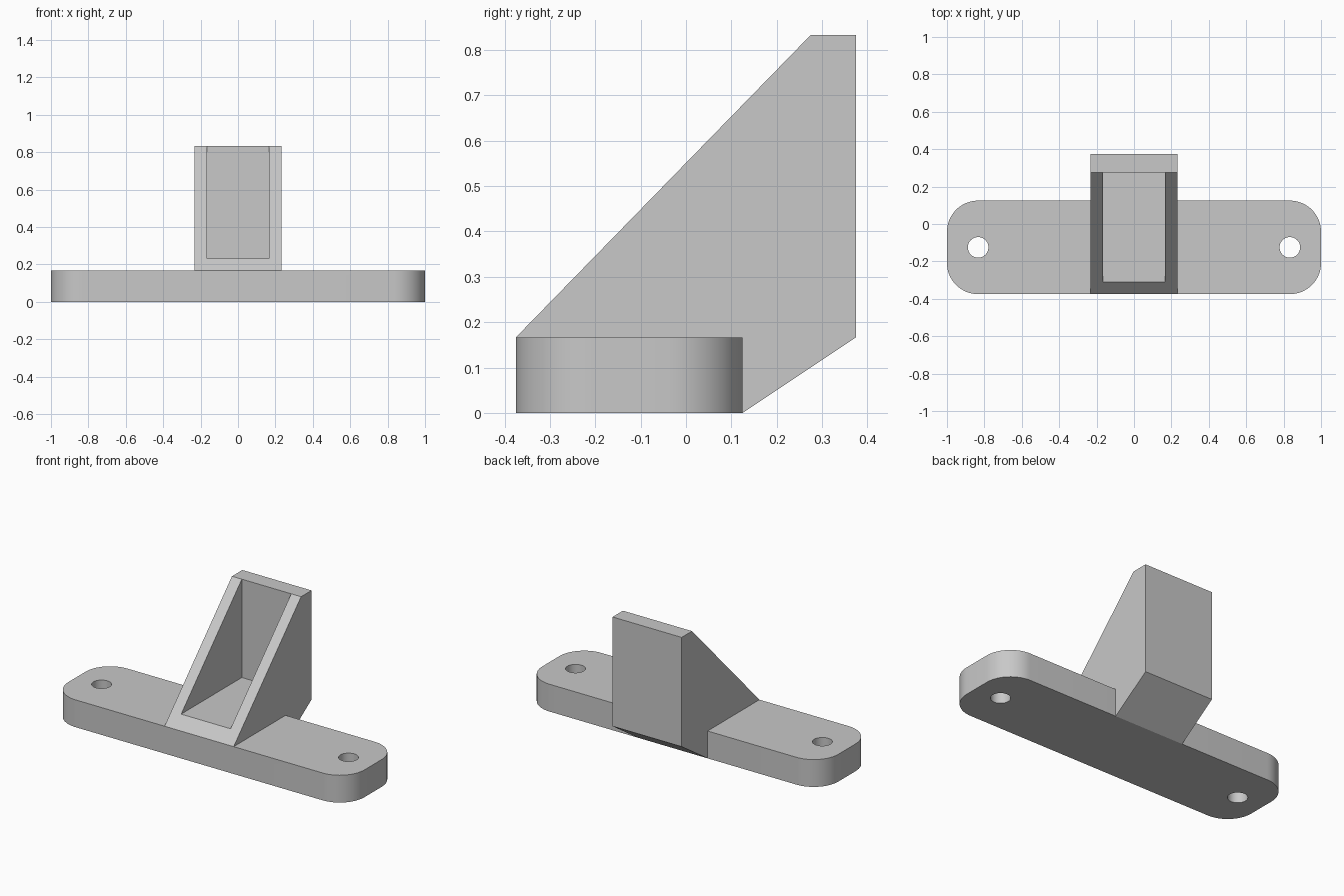
import bpy, bmesh, math

if "Cube" in bpy.data.objects:
    bpy.data.objects.remove(bpy.data.objects["Cube"])

grey = bpy.data.materials.new("plain_grey")
grey.diffuse_color = (0.58, 0.58, 0.58, 1)
grey.use_nodes = True
grey.node_tree.nodes["Principled BSDF"].inputs["Base Color"].default_value = grey.diffuse_color


def prism(name, points, offset):
    """Extrude a closed 3D outline along an offset vector."""
    bm = bmesh.new()
    face = bm.faces.new([bm.verts.new(p) for p in points])
    top = bmesh.ops.extrude_face_region(bm, geom=[face])
    bmesh.ops.translate(bm, vec=offset, verts=[v for v in top["geom"] if isinstance(v, bmesh.types.BMVert)])
    bmesh.ops.recalc_face_normals(bm, faces=bm.faces[:])
    mesh = bpy.data.meshes.new(name)
    bm.to_mesh(mesh)
    bm.free()
    mesh.materials.append(grey)
    obj = bpy.data.objects.new(name, mesh)
    bpy.context.collection.objects.link(obj)
    return obj


def arc(cx, cy, r, start, sweep, steps, z):
    return [(cx + r * math.cos(start + sweep * i / steps),
             cy + r * math.sin(start + sweep * i / steps), z) for i in range(steps + 1)]


def combine(target, tool, operation):
    """Apply a boolean, then remove the tool."""
    mod = target.modifiers.new("combine", "BOOLEAN")
    mod.object, mod.operation, mod.solver = tool, operation, "EXACT"
    bpy.context.view_layer.objects.active = target
    bpy.ops.object.modifier_apply(modifier=mod.name)
    bpy.data.objects.remove(tool)


T = 1 / 6          # base thickness and corner radius
HALF_W = 0.2333    # bracket half width
INNER_W = 0.1667   # pocket half width

# Base plate with rounded corners
outline = []
for i, (cx, cy) in enumerate([(1 - T, 0.125 - T), (T - 1, 0.125 - T),
                              (T - 1, T - 0.375), (1 - T, T - 0.375)]):
    outline += arc(cx, cy, T, i * math.pi / 2, math.pi / 2, 16, 0)
body = prism("mounting_bracket", outline, (0, 0, T))

# Sloped bracket, wedge underneath at the back
side = [(-0.375, T), (0, 0.08), (0.125, 0), (0.375, T), (0.375, 0.8333), (0.275, 0.8333)]
bracket = prism("sloped_bracket", [(-HALF_W, y, z) for y, z in side], (2 * HALF_W, 0, 0))

# Pocket open to the slope, flat floor and upright back wall
pocket = [(-0.6, 0.2333), (0.275, 0.2333), (0.275, 1.0), (-0.6, 1.0)]
cutter = prism("pocket_cutter", [(-INNER_W, y, z) for y, z in pocket], (2 * INNER_W, 0, 0))
combine(bracket, cutter, "DIFFERENCE")
combine(body, bracket, "UNION")

# Screw holes
for x in (-0.8333, 0.8333):
    hole = prism("hole_cutter", arc(x, -0.125, 0.055, 0, math.tau, 48, -0.1)[:-1], (0, 0, 0.4))
    combine(body, hole, "DIFFERENCE")

# Smooth rounded walls, crisp edges
bpy.ops.object.select_all(action="DESELECT")
body.select_set(True)
bpy.context.view_layer.objects.active = body
bpy.ops.object.shade_smooth_by_angle(angle=math.radians(30))
